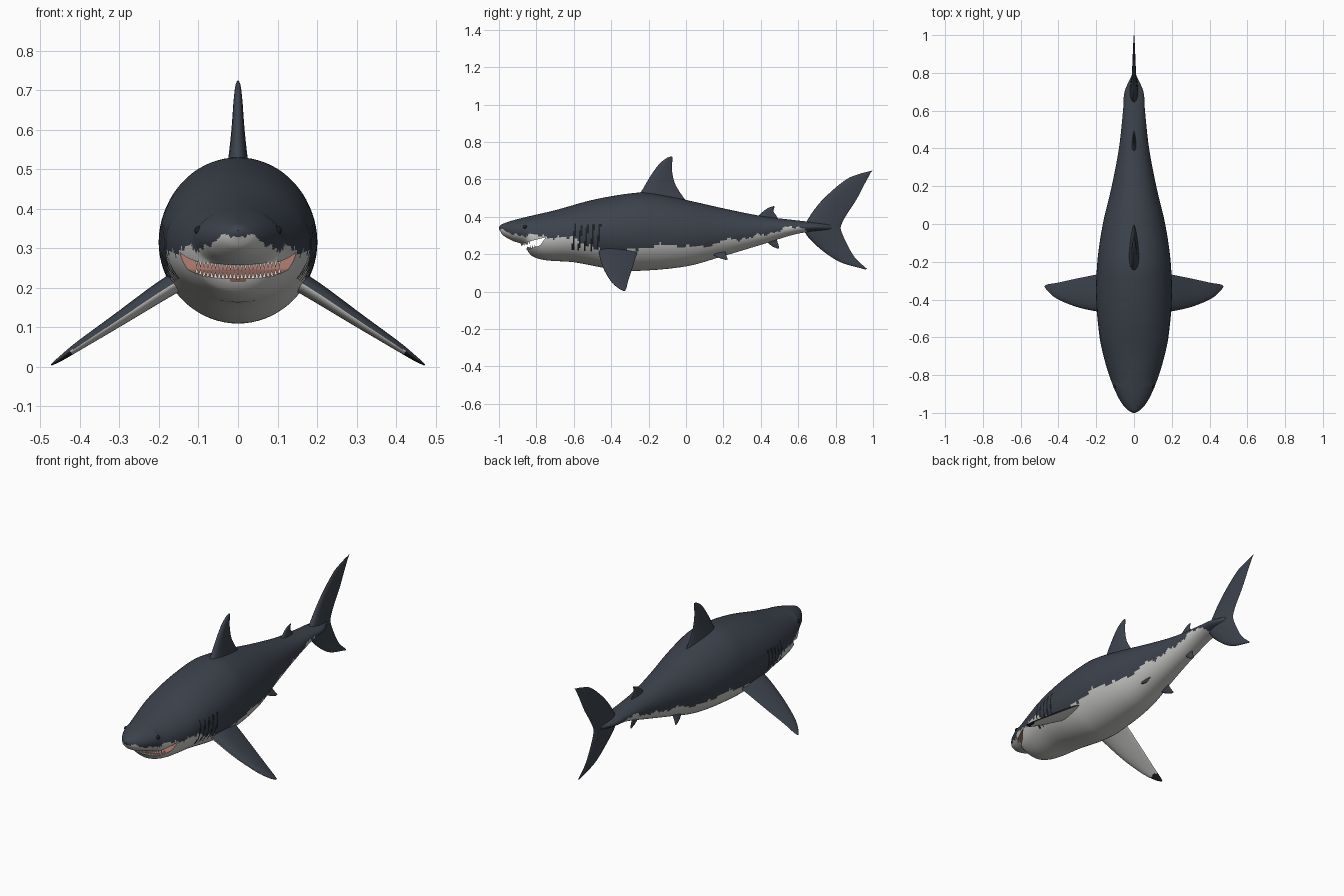
import bpy, bmesh, math
from mathutils import Vector

if "Cube" in bpy.data.objects:
    bpy.data.objects.remove(bpy.data.objects["Cube"])


def material(name, rgb):
    m = bpy.data.materials.new(name)
    m.use_nodes = True
    m.diffuse_color = (*rgb, 1)
    bsdf = m.node_tree.nodes["Principled BSDF"]
    bsdf.inputs["Base Color"].default_value = (*rgb, 1)
    bsdf.inputs["Roughness"].default_value = 0.7
    return m


SLATE = material("slate skin", (0.045, 0.055, 0.072))
WHITE = material("pale belly", (0.58, 0.58, 0.56))
BLACK = material("near black", (0.012, 0.014, 0.018))
GUM = material("gum pink", (0.36, 0.17, 0.14))
TOOTH = material("tooth ivory", (0.75, 0.69, 0.62))
SKIN = [SLATE, WHITE, BLACK, GUM]


def smooth(table, t):
    """Cubic interpolation through rows of (t, value)."""
    n = len(table)
    t = min(max(t, table[0][0]), table[-1][0])
    i = next(k for k in range(n - 1) if t <= table[k + 1][0])

    def slope(k):
        a, b = table[max(k - 1, 0)], table[min(k + 1, n - 1)]
        return (b[1] - a[1]) / (b[0] - a[0])
    (t0, p0), (t1, p1) = table[i], table[i + 1]
    d = t1 - t0
    u = (t - t0) / d
    return (p0 * (1 + 2 * u) * (1 - u) ** 2 + slope(i) * (d * u * (1 - u) ** 2)
            + p1 * (u * u * (3 - 2 * u)) + slope(i + 1) * (d * u * u * (u - 1)))


def make_object(name, bm, mats, angle=40):
    bmesh.ops.recalc_face_normals(bm, faces=bm.faces)
    mesh = bpy.data.meshes.new(name)
    bm.to_mesh(mesh)
    bm.free()
    ob = bpy.data.objects.new(name, mesh)
    bpy.context.collection.objects.link(ob)
    for m in mats:
        mesh.materials.append(m)
    shade(ob, angle)
    return ob


def shade(ob, angle):
    bpy.ops.object.select_all(action="DESELECT")
    ob.select_set(True)
    bpy.context.view_layer.objects.active = ob
    bpy.ops.object.shade_smooth_by_angle(angle=math.radians(angle))


def loft(rings):
    bm = bmesh.new()
    loops = [[bm.verts.new(p) for p in ring] for ring in rings]
    n = len(loops[0])
    for a, b in zip(loops, loops[1:]):
        for k in range(n):
            bm.faces.new((a[k], a[(k + 1) % n], b[(k + 1) % n], b[k]))
    bm.faces.new(loops[0])
    bm.faces.new(loops[-1])
    return bm


# Body profiles along y: back line, belly line, half width and colour border
BACK = [(-1, .345), (-.985, .36), (-.9, .388), (-.7, .435), (-.5, .49), (-.3, .525),
        (-.2, .528), (0, .49), (.2, .445), (.4, .405), (.6, .38), (.78, .36)]
BELLY = [(-1, .335), (-.98, .303), (-.93, .273), (-.86, .246), (-.845, .215), (-.82, .188),
         (-.75, .168), (-.6, .157), (-.4, .12), (-.28, .11), (0, .135), (.2, .19),
         (.4, .25), (.6, .31), (.78, .33)]
WIDTH = [(-1, .006), (-.985, .033), (-.95, .064), (-.9, .092), (-.8, .132), (-.7, .161),
         (-.6, .182), (-.4, .2), (-.2, .194), (0, .165), (.2, .118), (.4, .08),
         (.6, .058), (.7, .05), (.78, .015)]
BORDER = [(-1, .325), (-.9, .305), (-.75, .295), (-.6, .28), (-.5, .24), (-.4, .2),
          (-.3, .22), (-.1, .25), (.1, .24), (.2, .27), (.4, .3), (.55, .34),
          (.65, .335), (.7, .29), (.78, .28)]


def width_at(y, z):
    top, low = smooth(BACK, y), smooth(BELLY, y)
    s = (2 * z - top - low) / (top - low)
    return smooth(WIDTH, y) * math.sqrt(max(0, 1 - s * s))


def wobble(y):
    return .006 * math.sin(37 * y) + .005 * math.sin(83 * y + 1) + .004 * math.sin(171 * y)


def body_ring(y, sides=72):
    top, low, w = smooth(BACK, y), smooth(BELLY, y), smooth(WIDTH, y)
    ring = []
    for k in range(sides):
        a = 2 * math.pi * k / sides
        ring.append((w * math.cos(a), y, (top + low) / 2 + (top - low) / 2 * math.sin(a)))
    return ring


STEPS = 200
body = make_object("body", loft([body_ring(-1 + 1.78 * (i / STEPS) ** 1.15)
                                 for i in range(STEPS + 1)]), SKIN)

# Open mouth, cut as a wedge that rises toward the jaw corner
WEDGE = [(-.97, .236), (-.75, .29), (-.78, .247), (-.85, .226), (-.97, .2)]
cutter = make_object("mouth_cutter", loft([[(x, y, z) for y, z in WEDGE] for x in (-.3, .3)]), [])
cutter.hide_render = True
cut = body.modifiers.new("mouth", "BOOLEAN")
cut.operation, cut.solver, cut.object = "DIFFERENCE", "EXACT", cutter
bpy.context.view_layer.objects.active = body
bpy.ops.object.modifier_apply(modifier=cut.name)
bpy.data.objects.remove(cutter)

# Skin colours: mouth lining, gill slits, pale belly, slate back
for f in body.data.polygons:
    x, y, z = f.center
    slant = y - .12 * (z - .28)
    slit = any(abs(slant + .6 - .033 * k) < .006 for k in range(5))
    if -.9 < y < -.74 and .2 < z < .3 and width_at(y, z) - abs(x) > .008:
        f.material_index = 3
    elif slit and abs(x) > .1 and .22 < z < .36:
        f.material_index = 2
    else:
        f.material_index = 1 if z < smooth(BORDER, y) + wobble(y) else 0
shade(body, 40)


# Fins: lens shaped sections between leading and trailing points
def fin(name, sections, normal, mats=(SLATE,), steps=28, sides=24):
    normal = Vector(normal).normalized()
    lead = [(i, Vector(s[0])) for i, s in enumerate(sections)]
    trail = [(i, Vector(s[1])) for i, s in enumerate(sections)]
    thick = [(i, s[2]) for i, s in enumerate(sections)]
    rings = []
    for j in range(steps + 1):
        t = j / steps * (len(sections) - 1)
        a, b, h = smooth(lead, t), smooth(trail, t), smooth(thick, t)
        ring = []
        for k in range(sides):
            ang = 2 * math.pi * k / sides
            c = .5 - .5 * math.cos(ang)
            ring.append(a.lerp(b, c) + normal * (h * math.sin(ang) * (1.2 - .8 * c)))
        rings.append(ring)
    return make_object(name, loft(rings), mats, 60)


def upright(rows):
    return [((0, a, b), (0, c, d), h) for a, b, c, d, h in rows]


fin("dorsal_fin", upright([(-.29, .48, .02, .46, .04), (-.24, .535, -.025, .52, .028),
                           (-.195, .61, -.06, .58, .019), (-.145, .68, -.075, .65, .013),
                           (-.105, .713, -.073, .7, .008), (-.078, .724, -.073, .72, .003)]),
    (1, 0, 0))
fin("second_dorsal_fin", upright([(.36, .38, .5, .375, .018), (.4, .418, .483, .405, .01),
                                  (.435, .445, .468, .43, .006), (.47, .458, .474, .453, .002)]),
    (1, 0, 0))
fin("anal_fin", upright([(.41, .3, .49, .31, .014), (.435, .265, .487, .275, .009),
                         (.46, .243, .495, .248, .005), (.488, .23, .498, .232, .002)]), (1, 0, 0))
fin("tail_fin", upright([(.96, .118, .967, .122, .002), (.82, .16, .905, .18, .009),
                         (.71, .235, .86, .255, .015), (.64, .31, .83, .325, .025),
                         (.64, .365, .83, .355, .025), (.72, .48, .855, .405, .015),
                         (.845, .592, .91, .49, .009), (.925, .628, .952, .57, .006),
                         (.998, .648, .99, .64, .002)]), (1, 0, 0), steps=48)

for side, s in (("left", 1), ("right", -1)):
    # Pectoral fin: slate above, pale below with a dark tip
    rows = [(.12, -.47, -.25, .237, .03), (.2, -.462, -.268, .188, .027), (.3, -.44, -.288, .121, .02),
            (.4, -.4, -.31, .055, .013), (.45, -.362, -.318, .02, .007), (.472, -.335, -.325, .005, .002)]
    pectoral = fin(side + "_pectoral_fin",
                   [((s * x, a, z), (s * x, b, z), h) for x, a, b, z, h in rows],
                   (s * .57, 0, .82), SKIN, steps=40, sides=36)
    for f in pectoral.data.polygons:
        x, y, z = f.center
        if f.normal.z < -.1:
            f.material_index = 2 if abs(x) > .425 + wobble(y) else 1

    # Pelvic fin
    fin(side + "_pelvic_fin",
        [((s * .045, .11, .235), (s * .045, .21, .235), .014),
         ((s * .065, .135, .205), (s * .065, .212, .21), .009),
         ((s * .08, .17, .183), (s * .08, .218, .187), .005),
         ((s * .09, .21, .17), (s * .09, .225, .172), .002)], (s * .9, 0, .4))

    # Eye
    bm = bmesh.new()
    bmesh.ops.create_uvsphere(bm, u_segments=16, v_segments=10, radius=.011)
    make_object(side + "_eye", bm, [BLACK]).location = (s * (width_at(-.86, .345) - .005), -.86, .345)


# Teeth follow the jaw rims, found by walking back until inside the body
def teeth(name, z_rim, rise, direction, height):
    bm = bmesh.new()
    for k in range(-11, 12):
        x = k * .0095
        y = -.9
        while y < -.77 and width_at(y, z_rim + rise * (y + .85)) < abs(x) + .006:
            y += .002
        z = z_rim + rise * (y + .85)
        tip = bm.verts.new((x, y, z + direction * height))
        base = [bm.verts.new((x + .0045 * dx, y + .004 * dy, z - direction * .003))
                for dx, dy in ((-1, -1), (1, -1), (1, 1), (-1, 1))]
        bm.faces.new(base)
        for i in range(4):
            bm.faces.new((base[i], base[(i + 1) % 4], tip))
    make_object(name, bm, [TOOTH], 20)


teeth("upper_teeth", .265, .245, -1, .016)
teeth("lower_teeth", .226, .3, 1, .014)
